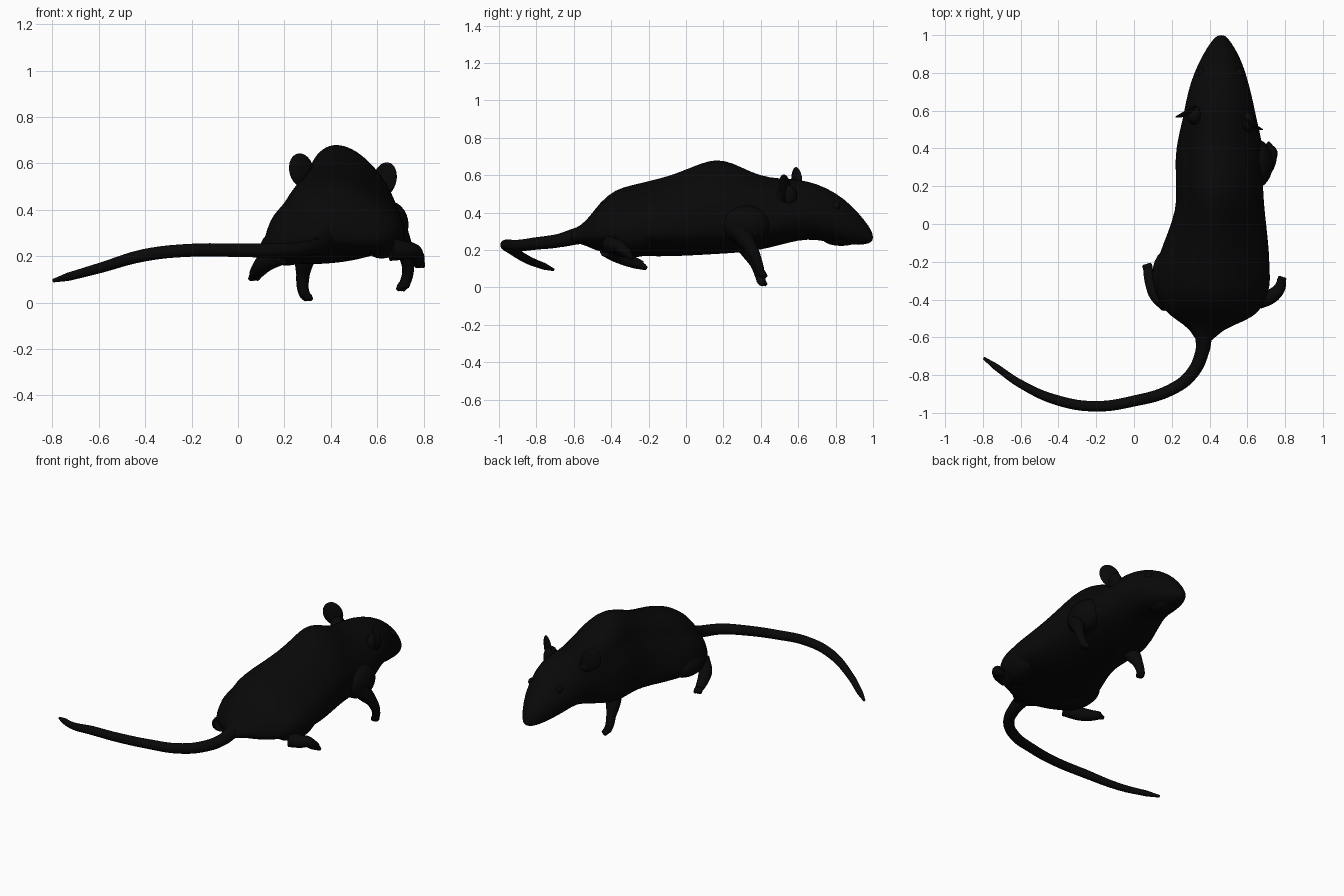
import bpy
import math
from mathutils import Vector

cube = bpy.data.objects.get("Cube")
if cube:
    bpy.data.objects.remove(cube)


def material(name, value):
    m = bpy.data.materials.new(name)
    m.use_nodes = True
    colour = (value, value, value, 1)
    m.diffuse_color = colour
    bsdf = m.node_tree.nodes["Principled BSDF"]
    bsdf.inputs["Base Color"].default_value = colour
    bsdf.inputs["Roughness"].default_value = 0.9
    return m


black = material("black fur", 0.0025)


def smooth_mesh(name, verts, faces):
    me = bpy.data.meshes.new(name)
    me.from_pydata(verts, [], faces)
    me.materials.append(black)
    me.polygons.foreach_set("use_smooth", [True] * len(faces))
    ob = bpy.data.objects.new(name, me)
    bpy.context.collection.objects.link(ob)
    mod = ob.modifiers.new("Smooth", "SUBSURF")
    mod.levels = mod.render_levels = 1
    return ob


def loft(name, rings):
    n = len(rings[0])
    verts = [p for r in rings for p in r]
    faces = [(i * n + j, i * n + (j + 1) % n, (i + 1) * n + (j + 1) % n, (i + 1) * n + j)
             for i in range(len(rings) - 1) for j in range(n)]
    faces += [tuple(reversed(range(n))), tuple(range(len(verts) - n, len(verts)))]
    return smooth_mesh(name, verts, faces)


# Body and head: y, right edge, left edge, bottom, top
stations = [
    (-.63, .33, .41, .24, .30), (-.56, .30, .46, .23, .33), (-.51, .22, .60, .205, .385),
    (-.46, .145, .67, .185, .455), (-.38, .10, .70, .175, .525), (-.28, .085, .72, .165, .55),
    (-.15, .12, .715, .16, .58), (-.05, .165, .705, .16, .61), (.08, .21, .69, .165, .665),
    (.16, .21, .685, .17, .688), (.25, .21, .68, .175, .668), (.35, .205, .685, .185, .615),
    (.45, .22, .675, .205, .585), (.55, .25, .65, .235, .582), (.65, .275, .63, .26, .57),
    (.75, .30, .605, .245, .535), (.85, .34, .575, .23, .473), (.93, .385, .535, .225, .39),
    (.98, .42, .50, .235, .325), (1.0, .445, .48, .25, .285)]


def clamp(v):
    return max(0, min(1, v))


def body_ring(y, right, left, low, high, n=32):
    cx, w = (right + left) / 2, (left - right) / 2
    cz, h = (low + high) / 2, (high - low) / 2
    trunk = clamp((.65 - y) / .25) * clamp((y + .63) / .2)
    ring = []
    for k in range(n):
        a = math.tau * k / n
        s, c = math.sin(a), math.cos(a)
        # The right flank slopes out to a low haunch, the left is rounder
        if c < 0:
            flank = .85 - .48 * min(s, .4)
        else:
            flank = .98 - .24 * s
        x = w * c * (flank * trunk + (1 - .12 * s) * (1 - trunk))
        # Full underside that sinks towards the right, crest slightly right
        lean = (.012 + .12 * x) * trunk * max(0, -s)
        if s < 0:
            s = -abs(s) ** (1 - .35 * trunk)
        ring.append((cx + x - .025 * trunk * max(0, s), y, cz + h * s + lean))
    return ring


loft("body_and_head", [body_ring(*s) for s in reversed(stations)])


def tube(name, points):
    """Tapering limb through (x, y, z, radius) points."""
    cu = bpy.data.curves.new(name, "CURVE")
    cu.dimensions = "3D"
    cu.bevel_depth = 1
    cu.bevel_resolution = 4
    cu.use_fill_caps = True
    cu.resolution_u = 8
    sp = cu.splines.new("BEZIER")
    sp.bezier_points.add(len(points) - 1)
    for bp, (x, y, z, r) in zip(sp.bezier_points, points):
        bp.co = (x, y, z)
        bp.radius = r
        bp.handle_left_type = bp.handle_right_type = "AUTO"
    cu.materials.append(black)
    ob = bpy.data.objects.new(name, cu)
    bpy.context.collection.objects.link(ob)
    return ob


def blob(name, centre, size, rot=(0, 0, 0)):
    bpy.ops.mesh.primitive_uv_sphere_add(segments=24, ring_count=14, location=centre,
                                         rotation=[math.radians(a) for a in rot])
    ob = bpy.context.object
    ob.name = name
    ob.scale = size
    ob.data.materials.append(black)
    bpy.ops.object.shade_smooth()
    return ob


def toes(name, heel, tip, spread):
    """Three little toes fanning out at the end of a foot."""
    heel, tip = Vector(heel), Vector(tip)
    side = (tip - heel).cross(Vector((0, 0, 1))).normalized()
    for k in (-1, 0, 1):
        end = tip + side * k * spread
        tube(f"{name}_toe_{k + 2}", [(*heel, .02), (*heel.lerp(end, .6), .017), (*end, .009)])


# Tail sweeping round to the right
tube("tail", [(.38, -.50, .29, .06), (.37, -.58, .275, .045), (.36, -.68, .25, .036),
              (.30, -.80, .235, .033), (.19, -.88, .225, .031), (0, -.937, .226, .029),
              (-.2, -.965, .226, .028), (-.4, -.935, .205, .027), (-.6, -.847, .148, .022),
              (-.73, -.757, .112, .018), (-.795, -.71, .095, .008)])

# Forelegs
tube("right_foreleg", [(.33, .28, .28, .06), (.29, .34, .19, .045), (.28, .375, .12, .029),
                       (.28, .395, .06, .025), (.29, .405, .028, .023)])
toes("right_forefoot", (.285, .395, .04), (.305, .42, .013), .016)
tube("left_foreleg", [(.65, .27, .34, .07), (.695, .31, .27, .05), (.725, .355, .20, .032),
                      (.732, .385, .13, .025), (.715, .40, .07, .023)])
toes("left_forefoot", (.72, .395, .09), (.70, .42, .055), .016)
blob("left_shoulder", (.645, .32, .335), (.09, .13, .105))

# Hind legs
blob("right_haunch", (.21, -.30, .24), (.11, .17, .08), (0, 0, 12))
blob("left_haunch", (.62, -.31, .30), (.098, .17, .11), (0, 0, -8))
tube("right_hind_foot", [(.18, -.42, .21, .05), (.12, -.37, .175, .042), (.095, -.32, .15, .036),
                         (.08, -.27, .13, .03), (.072, -.235, .118, .024)])
toes("right_hind_foot", (.078, -.25, .122), (.068, -.215, .102), .018)
tube("left_hind_foot", [(.66, -.40, .23, .05), (.72, -.385, .225, .04), (.755, -.36, .222, .034),
                        (.773, -.335, .20, .03), (.78, -.305, .178, .024)])
toes("left_hind_foot", (.775, -.32, .19), (.785, -.285, .155), .014)


# Ears: thin cupped discs
def ear(name, centre, size, rot):
    n = 16
    rings = [[(q * math.cos(math.tau * k / n), .5 * q * q - .5, q * math.sin(math.tau * k / n))
              for k in range(n)] for q in (1, .7, .35)]
    ob = loft(name, rings)
    ob.location = centre
    ob.scale = size
    ob.rotation_euler = [math.radians(a) for a in rot]
    shell = ob.modifiers.new("Thickness", "SOLIDIFY")
    shell.thickness = .18
    return ob


ear("right_ear", (.27, .60, .57), (.075, .06, .095), (0, -20, 28))
ear("left_ear", (.635, .535, .53), (.075, .05, .098), (0, 24, -32))
blob("right_ear_base", (.32, .575, .52), (.04, .05, .045))
blob("left_ear_base", (.605, .54, .49), (.035, .055, .06))

# Eyes, nose and lower jaw
blob("right_eye", (.358, .80, .435), (.02, .025, .022))
blob("left_eye", (.558, .80, .435), (.02, .025, .022))
blob("nose", (.46, .973, .268), (.027, .025, .028))
blob("lower_jaw", (.46, .83, .262), (.065, .10, .04))
